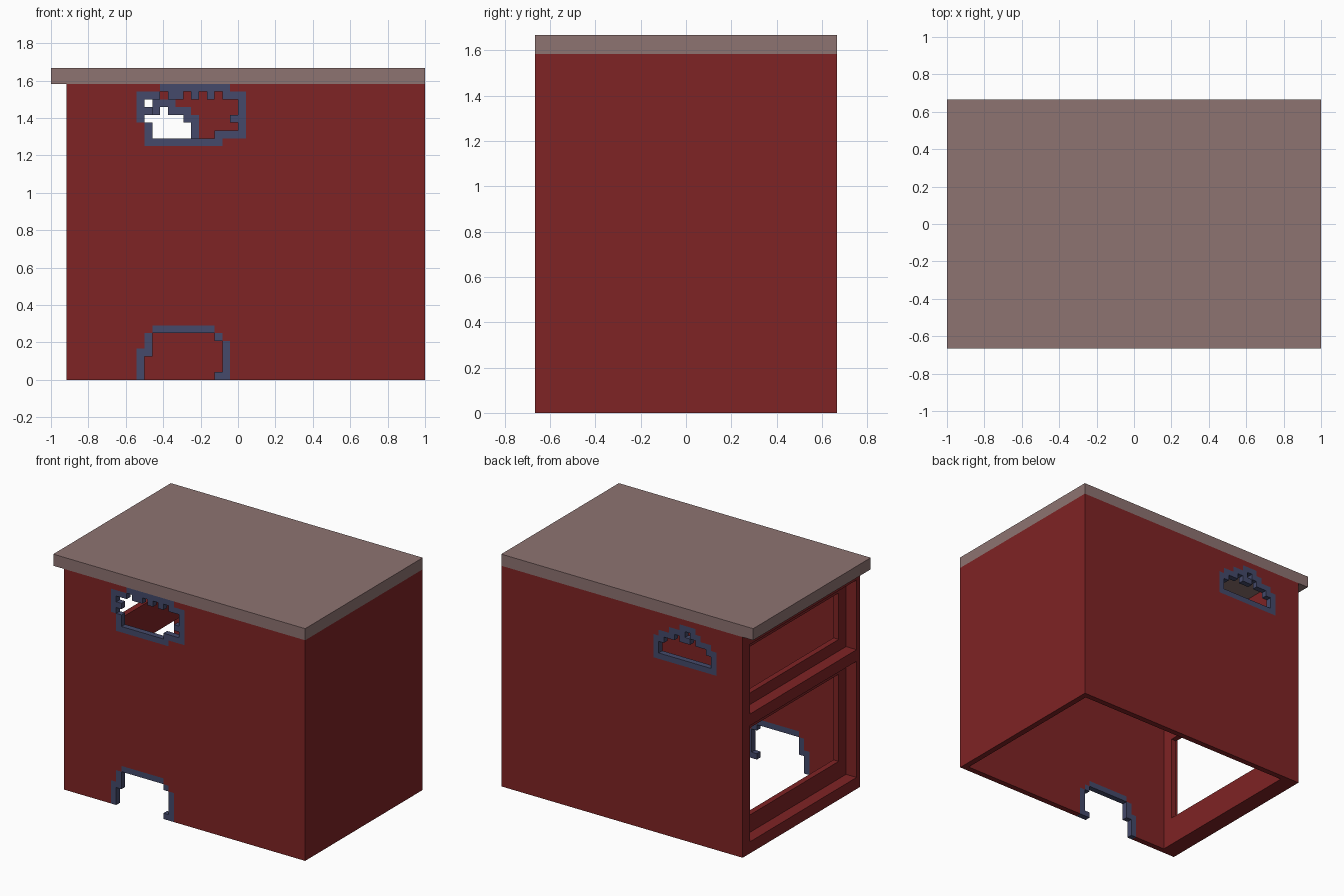
import bpy, bmesh

if "Cube" in bpy.data.objects:
    bpy.data.objects.remove(bpy.data.objects["Cube"])

U = 1 / 24  # one block


def material(name, rgb):
    m = bpy.data.materials.new(name)
    m.diffuse_color = (*rgb, 1)
    m.use_nodes = True
    m.node_tree.nodes["Principled BSDF"].inputs["Base Color"].default_value = m.diffuse_color
    return m


RED = material("dark red", (0.212, 0.017, 0.018))
BLUE = material("slate blue", (0.058, 0.068, 0.145))
GREY = material("dusty grey", (0.270, 0.172, 0.166))


def finish(bm, name, mat):
    bmesh.ops.recalc_face_normals(bm, faces=bm.faces)
    mesh = bpy.data.meshes.new(name)
    bm.to_mesh(mesh)
    bm.free()
    mesh.materials.append(mat)
    ob = bpy.data.objects.new(name, mesh)
    bpy.context.collection.objects.link(ob)
    return ob


def boxes(name, mat, specs):
    """Join boxes given in blocks as (x0, x1, y0, y1, z0, z1)."""
    bm = bmesh.new()
    for x0, x1, y0, y1, z0, z1 in specs:
        for v in bmesh.ops.create_cube(bm, size=1)["verts"]:
            v.co.x = (x1 if v.co.x > 0 else x0) * U
            v.co.y = (y1 if v.co.y > 0 else y0) * U
            v.co.z = (z1 if v.co.z > 0 else z0) * U
    return finish(bm, name, mat)


def panel(name, mat, cells, y0):
    """Upright slab one block thick made of the given (column, row) cells."""
    bm = bmesh.new()
    points = {}

    def vert(x, z):
        if (x, z) not in points:
            points[x, z] = bm.verts.new((x * U, y0 * U, z * U))
        return points[x, z]

    for x, z in sorted(cells):
        bm.faces.new([vert(x, z), vert(x + 1, z), vert(x + 1, z + 1), vert(x, z + 1)])
    geo = bmesh.ops.extrude_face_region(bm, geom=bm.faces[:], use_keep_orig=True)["geom"]
    moved = [g for g in geo if isinstance(g, bmesh.types.BMVert)]
    bmesh.ops.translate(bm, verts=moved, vec=(0, U, 0))
    return finish(bm, name, mat)


def pattern(rows, left, top):
    """Read a block drawing: # is trim, o is open, . is wall."""
    trim, opening = set(), set()
    for r, row in enumerate(rows):
        for c, ch in enumerate(row):
            if ch == "#":
                trim.add((left + c, top - r))
            elif ch == "o":
                opening.add((left + c, top - r))
    return trim, opening


front_hole = pattern([
    "...#########..",
    "###o##o#o#o###",
    "#oooooooooooo#",
    "##ooooooooooo#",
    "#ooooooooooo##",
    ".#ooooooooooo#",
    ".#oooooooo####",
    ".##########...",
], -13, 37)
door_hole = pattern([
    "..########..",
    ".#oooooooo#.",
    ".#ooooooooo#",
    "##ooooooooo#",
    "#oooooooooo#",
    "#oooooooooo#",
    "#ooooooooo##",
], -13, 6)
back_hole = pattern([
    "....###.....",
    "...##o###...",
    ".###o##o###.",
    "##oooooooo##",
    "#oooooooooo#",
    "#oooooooooo#",
    "############",
], -17, 36)

# Front and back walls with their flush trims
full = {(x, z) for x in range(-22, 24) for z in range(38)}
panel("front_wall", RED, full.difference(*front_hole, *door_hole), -16)
panel("back_wall", RED, full.difference(*back_hole), 15)
panel("front_window_trim", BLUE, front_hole[0], -16)
panel("doorway_trim", BLUE, door_hole[0], -16)
panel("back_window_trim", BLUE, back_hole[0], 15)

# Closed right wall; the bottom stays open
boxes("right_wall", RED, [(23, 24, -15, 15, 0, 38)])

# Open left side: outer rails and a narrower recessed frame
boxes("left_outer_frame", RED,
      [(-22, -20, -15, 14, a, b) for a, b in ((0, 2), (22, 24), (36, 38))]
      + [(-22, -20, 14, 15, 0, 38)])
boxes("left_inner_frame", RED,
      [(-20, -19, -13, 13, a, b) for a, b in ((0, 5), (20, 26), (34, 38))]
      + [(-20, -19, a, b, 0, 38) for a, b in ((-15, -13), (13, 15))])

# Lid overhanging the open side
boxes("lid", GREY, [(-24, 24, -16, 16, 38, 40)])
